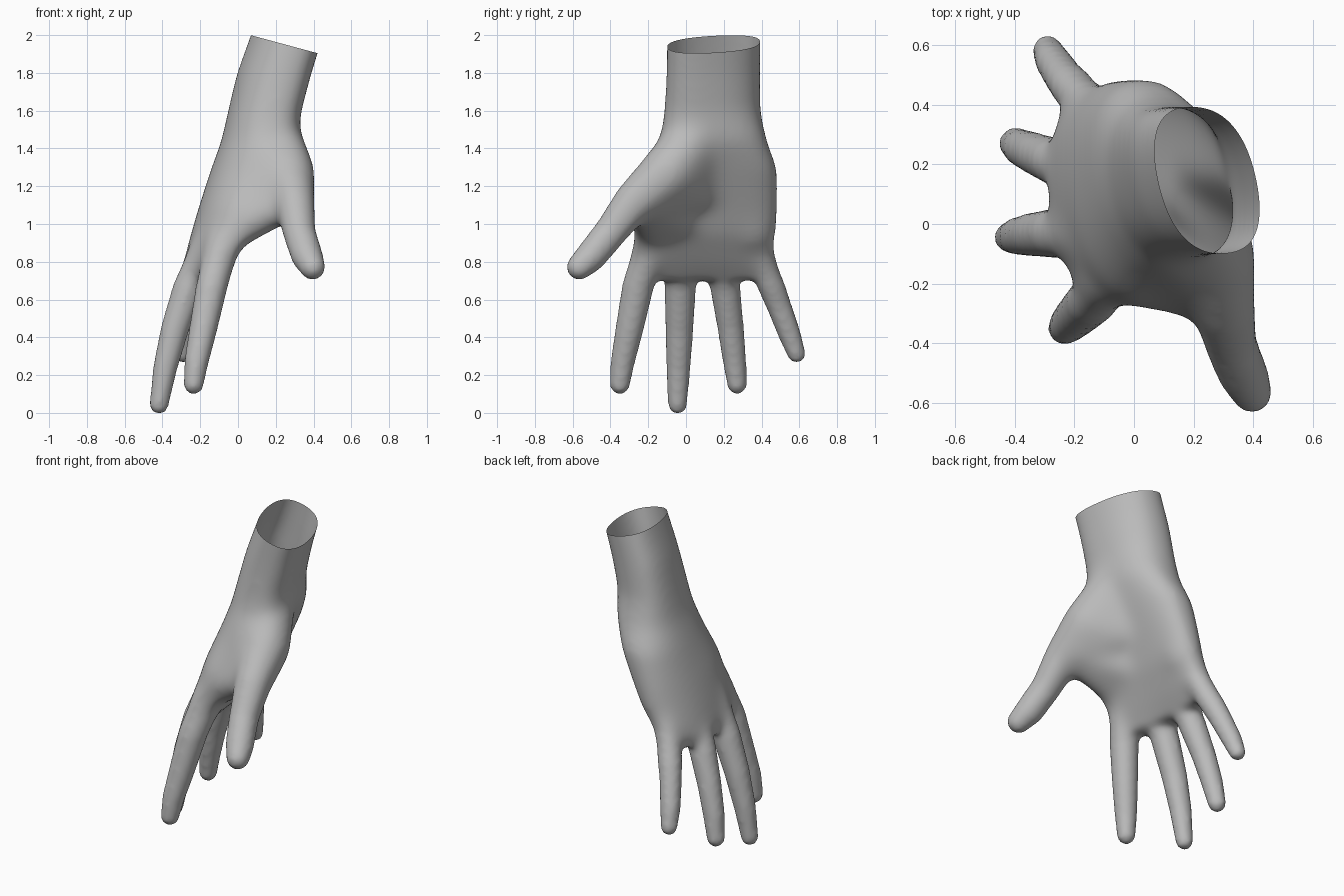
import bpy, bmesh
from math import sin, cos, pi, copysign, radians
from mathutils import Vector

cube = bpy.data.objects.get("Cube")
if cube:
    bpy.data.objects.remove(cube, do_unlink=True)

skin = bpy.data.materials.new("plain grey")
skin.use_nodes = True
grey = (0.5, 0.5, 0.5, 1)
skin.diffuse_color = grey
skin.node_tree.nodes["Principled BSDF"].inputs["Base Color"].default_value = grey

bm = bmesh.new()


def mass(*balls, rings=10, segments=20):
    """Rounded solid stretched over (x, y, z, radius) balls."""
    verts = []
    for x, y, z, r in balls:
        for i in range(rings + 1):
            a = pi * i / rings
            for j in range(segments if 0 < i < rings else 1):
                b = 2 * pi * j / segments
                d = Vector((sin(a) * cos(b), sin(a) * sin(b), cos(a)))
                verts.append(bm.verts.new(Vector((x, y, z)) + d * r))
    hull = bmesh.ops.convex_hull(bm, input=verts)
    inside = [g for g in hull["geom_interior"] if isinstance(g, bmesh.types.BMVert)]
    bmesh.ops.delete(bm, geom=inside, context="VERTS")


def limb(*joints):
    for p, q in zip(joints, joints[1:]):
        mass(p, q)


def power(v, e):
    return copysign(abs(v) ** e, v)


# forearm and palm: z, centre x, centre y, half depth, half width, twist, bow
sections = [
    (2.25, 0.34, 0.15, 0.17, 0.252, 0.065, 0), (1.80, 0.19, 0.145, 0.187, 0.252, 0.055, 0),
    (1.60, 0.14, 0.14, 0.187, 0.257, 0.045, 0), (1.45, 0.11, 0.145, 0.195, 0.285, 0.035, 0.02),
    (1.30, 0.045, 0.15, 0.185, 0.338, 0.035, 0.035), (1.10, -0.04, 0.11, 0.166, 0.38, 0.03, 0.05),
    (0.95, -0.10, 0.098, 0.15, 0.382, 0.03, 0.06), (0.80, -0.175, 0.09, 0.113, 0.375, 0.03, 0.06),
    (0.71, -0.21, 0.09, 0.07, 0.32, 0.03, 0.06)]
count = 40
rings = []
for z, cx, cy, hx, hy, twist, bow in sections:
    ring = []
    for i in range(count):
        a = 2 * pi * i / count
        u, v = power(cos(a), 0.82), power(sin(a), 0.82)
        ring.append(bm.verts.new((cx + hx * u - twist * v + bow * v * v, cy + hy * v, z)))
    rings.append(ring)
for low, high in zip(rings, rings[1:]):
    for i in range(count):
        j = (i + 1) % count
        bm.faces.new((low[i], high[i], high[j], low[j]))
bm.faces.new(rings[0])
bm.faces.new(rings[-1][::-1])

# index, middle, ring and little fingers
limb((-0.08, -0.18, 0.90, 0.10), (-0.135, -0.25, 0.70, 0.085),
     (-0.185, -0.30, 0.45, 0.075), (-0.22, -0.335, 0.28, 0.065), (-0.235, -0.35, 0.16, 0.054))
limb((-0.15, -0.03, 0.90, 0.10), (-0.255, -0.03, 0.69, 0.084),
     (-0.335, -0.035, 0.45, 0.075), (-0.385, -0.04, 0.25, 0.065), (-0.418, -0.045, 0.052, 0.051))
limb((-0.15, 0.18, 0.90, 0.10), (-0.255, 0.205, 0.69, 0.081),
     (-0.33, 0.235, 0.47, 0.071), (-0.375, 0.255, 0.30, 0.064), (-0.40, 0.27, 0.16, 0.053))
limb((-0.11, 0.37, 0.92, 0.09), (-0.18, 0.425, 0.75, 0.076),
     (-0.235, 0.49, 0.58, 0.066), (-0.275, 0.55, 0.42, 0.06), (-0.29, 0.585, 0.32, 0.049))

# thumb
limb((0.20, 0.05, 1.47, 0.14), (0.265, -0.10, 1.28, 0.148), (0.30, -0.27, 1.13, 0.114),
     (0.325, -0.40, 0.96, 0.09), (0.365, -0.50, 0.84, 0.084), (0.395, -0.565, 0.78, 0.068))
# fleshy thumb base, skin web to the index finger, outer heel of the palm
mass((0.18, 0.06, 1.42, 0.14), (0.25, -0.08, 1.26, 0.14),
     (0.09, 0.07, 1.2, 0.12), (0.26, -0.2, 1.13, 0.11))
mass((0.12, -0.02, 1.45, 0.11), (0.28, -0.23, 1.14, 0.105), (0.11, -0.18, 1.09, 0.09),
     (-0.04, -0.17, 0.96, 0.10), (-0.04, 0.02, 1.03, 0.12))
limb((0.08, 0.31, 1.42, 0.11), (0.01, 0.34, 1.25, 0.135), (-0.07, 0.35, 0.98, 0.115))

bmesh.ops.recalc_face_normals(bm, faces=bm.faces[:])
mesh = bpy.data.meshes.new("hand")
bm.to_mesh(mesh)
bm.free()
hand = bpy.data.objects.new("hand", mesh)
bpy.context.collection.objects.link(hand)

# fuse the parts into one soft skin
remesh = hand.modifiers.new("fuse", "REMESH")
remesh.mode = "VOXEL"
remesh.voxel_size = 0.016
soften = hand.modifiers.new("soften", "SMOOTH")
soften.factor = 0.5
soften.iterations = 8
graph = bpy.context.evaluated_depsgraph_get()
fused = bpy.data.meshes.new_from_object(hand.evaluated_get(graph))
hand.modifiers.clear()
hand.data = fused

# blend the palm further, fading out toward the digits
bm = bmesh.new()
bm.from_mesh(fused)
for step in range(40):
    palm = [v for v in bm.verts
            if v.co.z > 0.68 + 0.004 * step and v.co.y > -0.48 + 0.006 * step]
    bmesh.ops.smooth_vert(bm, verts=palm, factor=0.5,
                          use_axis_x=True, use_axis_y=True, use_axis_z=True)
# cut the forearm open along a slanted rim
bmesh.ops.bisect_plane(bm, geom=bm.verts[:] + bm.edges[:] + bm.faces[:],
                       plane_co=(0.06, 0, 2.01), plane_no=(0.27, 0, 1), clear_outer=True)
base = min(v.co.z for v in bm.verts)
bmesh.ops.translate(bm, verts=bm.verts[:], vec=(0, 0, -base))
bm.to_mesh(fused)
bm.free()
fused.materials.clear()
fused.materials.append(skin)

bpy.context.view_layer.objects.active = hand
hand.select_set(True)
bpy.ops.object.shade_smooth_by_angle(angle=radians(60))
